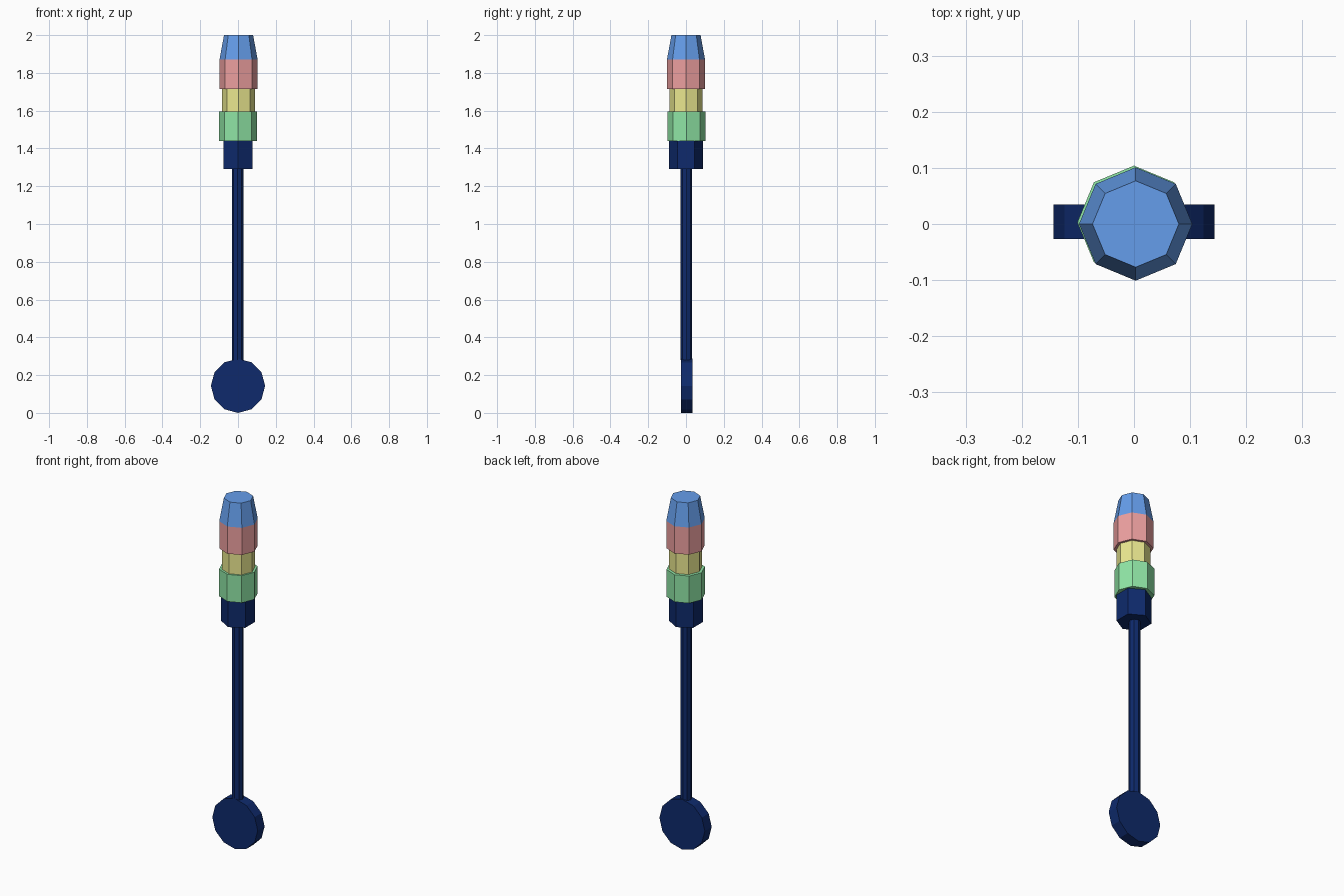
import bpy
from math import pi

if "Cube" in bpy.data.objects:
    bpy.data.objects.remove(bpy.data.objects["Cube"])


def material(name, rgb):
    m = bpy.data.materials.new(name)
    m.diffuse_color = (*rgb, 1)
    m.use_nodes = True
    m.node_tree.nodes["Principled BSDF"].inputs["Base Color"].default_value = m.diffuse_color
    return m


navy = material("navy", (0.0044, 0.023, 0.15))
green = material("green", (0.28, 0.79, 0.38))
yellow = material("yellow", (0.83, 0.81, 0.28))
red = material("red", (0.85, 0.35, 0.35))
blue = material("blue", (0.13, 0.34, 0.83))


def prism(name, sides, r1, r2, z0, z1, mat, x=0, y=0):
    """Upright flat-sided prism or frustum with a vertex on the y axis."""
    bpy.ops.mesh.primitive_cone_add(vertices=sides, radius1=r1, radius2=r2,
                                    depth=z1 - z0, location=(x, y, (z0 + z1) / 2))
    ob = bpy.context.object
    ob.name = name
    ob.data.materials.append(mat)
    return ob


# Round pommel disc, facing front
bpy.ops.mesh.primitive_cylinder_add(vertices=12, radius=0.1435, depth=0.062,
                                    location=(0, 0.004, 0.1435), rotation=(pi / 2, 0, 0))
disc = bpy.context.object
disc.name = "pommel_disc"
disc.data.materials.append(navy)

# Thin shaft and hexagonal collar
prism("shaft", 8, 0.03, 0.03, 0.28, 1.29, navy, -0.002, 0.002)
prism("collar", 6, 0.089, 0.089, 1.29, 1.44, navy)

# Stacked coloured octagonal segments and tapered tip
prism("green_segment", 8, 0.101, 0.101, 1.44, 1.595, green, 0, 0.003)
prism("yellow_segment", 8, 0.087, 0.087, 1.595, 1.715, yellow, 0.003, 0)
prism("red_segment", 8, 0.101, 0.101, 1.715, 1.87, red, 0.003, 0)
prism("tapered_tip", 8, 0.101, 0.077, 1.87, 2.0, blue, 0.003, 0)
